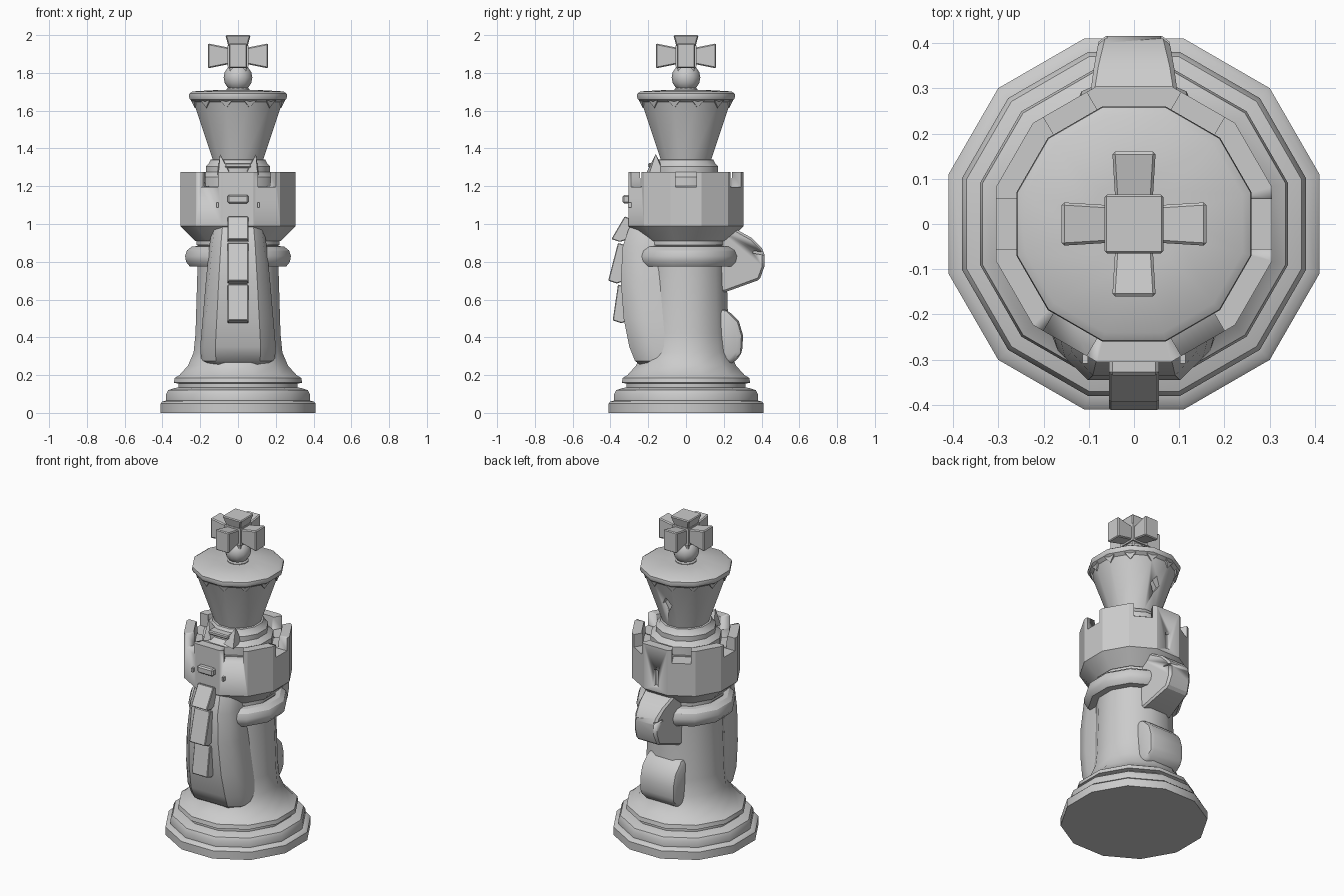
import bpy, bmesh, math
from mathutils import Matrix, Vector

old = bpy.data.objects.get("Cube")
if old:
    bpy.data.objects.remove(old, do_unlink=True)

GREY = (0.6, 0.6, 0.6, 1)
stone = bpy.data.materials.new("light_grey_stone")
stone.use_nodes = True
stone.diffuse_color = GREY
stone.node_tree.nodes["Principled BSDF"].inputs["Base Color"].default_value = GREY
SIDES = 12


def finish(name, bm, bevel=0, segments=1, angle=31):
    """Turn a bmesh into a named, shaded object with baked bevels."""
    bmesh.ops.recalc_face_normals(bm, faces=bm.faces)
    mesh = bpy.data.meshes.new(name)
    bm.to_mesh(mesh)
    bm.free()
    mesh.materials.append(stone)
    ob = bpy.data.objects.new(name, mesh)
    bpy.context.collection.objects.link(ob)
    bpy.ops.object.select_all(action='DESELECT')
    ob.select_set(True)
    bpy.context.view_layer.objects.active = ob
    if bevel:
        mod = ob.modifiers.new("edge_bevel", 'BEVEL')
        mod.width, mod.segments = bevel, segments
        bpy.ops.object.modifier_apply(modifier=mod.name)
    bpy.ops.object.shade_smooth_by_angle(angle=math.radians(angle))
    return ob


def loft(rings, closed=False):
    """Skin a list of equal point rings."""
    bm = bmesh.new()
    vs = [[bm.verts.new(p) for p in ring] for ring in rings]
    n = len(vs[0])
    pairs = list(zip(vs, vs[1:])) + ([(vs[-1], vs[0])] if closed else [])
    for a, b in pairs:
        for i in range(n):
            j = (i + 1) % n
            bm.faces.new((a[i], a[j], b[j], b[i]))
    if not closed:
        bm.faces.new(vs[0])
        bm.faces.new(vs[-1])
    return bm


def turned(name, profile, closed=False, angle=31):
    """Turn (flat radius, z) pairs into a twelve-sided solid, flats on the axes."""
    rings = []
    for r, z in profile:
        c = r / math.cos(math.pi / SIDES)
        turn = [(i + 0.5) * math.tau / SIDES for i in range(SIDES)]
        rings.append([(c * math.cos(t), c * math.sin(t), z) for t in turn])
    return finish(name, loft(rings, closed), angle=angle)


def prism(name, outline, half, bevel=0, segments=1, angle=31):
    """Extrude a (y, z) outline across x; half gives the half width at (y, z)."""
    rings = [[(s * half(y, z), y, z) for y, z in outline] for s in (-1, 1)]
    return finish(name, loft(rings), bevel, segments, angle)


def box(name, size, matrix, bevel=0):
    bm = bmesh.new()
    bmesh.ops.create_cube(bm, size=1, matrix=matrix @ Matrix.Diagonal((*size, 1)))
    return finish(name, bm, bevel)


def cut(target, cutter):
    bpy.context.view_layer.objects.active = target
    mod = target.modifiers.new("cut", 'BOOLEAN')
    mod.operation, mod.solver, mod.object = 'DIFFERENCE', 'EXACT', cutter
    bpy.ops.object.modifier_apply(modifier=mod.name)
    bpy.data.objects.remove(cutter, do_unlink=True)


def move(x, y, z):
    return Matrix.Translation((x, y, z))


# Stepped foot and column
turned("base_and_column", [
    (0.41, 0), (0.41, 0.05), (0.40, 0.06), (0.38, 0.065), (0.38, 0.10), (0.37, 0.12),
    (0.34, 0.13), (0.315, 0.135), (0.315, 0.155), (0.34, 0.16), (0.335, 0.185),
    (0.31, 0.20), (0.265, 0.25), (0.235, 0.32), (0.225, 0.42), (0.215, 0.75), (0.215, 0.95)])
turned("collar_ring", [
    (0.20, 0.775), (0.255, 0.775), (0.275, 0.80), (0.28, 0.83), (0.27, 0.86),
    (0.245, 0.88), (0.20, 0.885)])
turned("tower_neck", [(0.20, 0.88), (0.22, 0.89), (0.22, 0.92), (0.20, 0.93)])

# Battlement tower with six notches and a rear window slit
tower = turned("battlement_tower", [
    (0.20, 0.905), (0.225, 0.91), (0.305, 0.99), (0.305, 1.275), (0.25, 1.275),
    (0.245, 1.20), (0.10, 1.20), (0.10, 0.92)], closed=True, angle=25)
for i in range(6):
    spin = Matrix.Rotation(i * math.tau / 6, 4, 'Z')
    cut(tower, box("notch_cutter", (0.16, 0.11, 0.2), spin @ move(0.29, 0, 1.295)))
cut(tower, box("slit_cutter", (0.035, 0.06, 0.11), move(0, 0.305, 1.075)))

# Flared crown on stepped rings
turned("crown_rings", [
    (0.20, 1.19), (0.20, 1.25), (0.17, 1.275), (0.17, 1.305), (0.155, 1.32),
    (0.145, 1.34), (0.12, 1.345)])
crown = turned("flared_crown", [
    (0.13, 1.32), (0.135, 1.345), (0.235, 1.645), (0.255, 1.66), (0.26, 1.675),
    (0.258, 1.69), (0.24, 1.702), (0.10, 1.71)])
bm = bmesh.new()
bmesh.ops.create_cube(bm, size=1, matrix=move(0, 0.20, 1.50) @ Matrix.Diagonal(
    (0.045, 0.08, 0.07, 1)) @ Matrix.Rotation(math.pi / 4, 4, 'Y'))
cut(crown, finish("diamond_cutter", bm))

# Small points hanging beneath the crown rim
bm = bmesh.new()
for i in range(SIDES):
    spin = Matrix.Rotation((i + 0.5) * math.tau / SIDES, 4, 'Z')
    tri = [(0, -0.035, 0.03), (0, 0.035, 0.03), (-0.012, 0, -0.012)]
    rings = [[bm.verts.new(spin @ Vector((r + x, y, 1.627 + z))) for x, y, z in tri]
             for r in (0.225, 0.25)]
    for ring in rings:
        bm.faces.new(ring)
    for j in range(3):
        k = (j + 1) % 3
        bm.faces.new((rings[0][j], rings[0][k], rings[1][k], rings[1][j]))
finish("rim_points", bm)

# Ball and six-way cross finial
turned("finial_foot", [(0.06, 1.70), (0.06, 1.715), (0.04, 1.73)])
bm = bmesh.new()
bmesh.ops.create_uvsphere(bm, u_segments=12, v_segments=8, radius=0.076,
                          matrix=move(0, 0, 1.775))
finish("finial_ball", bm)
box("cross_hub", (0.11, 0.11, 0.11), move(0, 0, 1.89))


def arm(name, matrix, start, end, inner, outer):
    """Flared cross arm along local x; inner and outer are (y, z) half sizes."""
    corners = [(-1, -1), (1, -1), (1, 1), (-1, 1)]
    rings = [[matrix @ Vector((d, a * h[0], b * h[1])) for a, b in corners]
             for d, h in ((start, inner), (end, outer))]
    finish(name, loft(rings), 0.006)


for i, side in enumerate(("left", "back", "right", "front")):
    spin = move(0, 0, 1.89) @ Matrix.Rotation(i * math.pi / 2, 4, 'Z')
    arm("cross_arm_" + side, spin, 0.03, 0.16, (0.04, 0.04), (0.048, 0.066))
up = move(0, 0, 1.89) @ Matrix.Rotation(-math.pi / 2, 4, 'Y')
arm("cross_arm_top", up, 0.03, 0.11, (0.045, 0.045), (0.067, 0.067))
arm("cross_stem", up, -0.10, -0.03, (0.05, 0.05), (0.045, 0.045))

# Bowed neck plate on the front, given as (z, half width, front y)
rings = []
for z, w, y in [(0.25, 0.16, -0.235), (0.275, 0.195, -0.27), (0.35, 0.20, -0.30),
                (0.50, 0.187, -0.33), (0.70, 0.17, -0.345), (0.88, 0.152, -0.335),
                (0.97, 0.14, -0.305), (1.0, 0.13, -0.29)]:
    half = [(w, -0.10), (w, y + 0.12), (w * 0.9, y + 0.05), (w * 0.6, y)]
    rings.append([(a, b, z) for a, b in half] + [(-a, b, z) for a, b in reversed(half)])
finish("neck_plate", loft(rings), angle=35)

# Overlapping mane blocks
for i, (zt, zb, yt, yb, depth) in enumerate([
        (1.04, 0.91, -0.325, -0.395, 0.04), (0.90, 0.69, -0.36, -0.412, 0.05),
        (0.68, 0.48, -0.36, -0.388, 0.05)]):
    prism(f"mane_block_{i + 1}",
          [(yt, zt), (yt + depth, zt - 0.015), (yb + 0.09, zb + 0.01), (yb + 0.045, zb - 0.005),
           (yb, zb + 0.01)], lambda y, z: 0.055, 0.004)

# Horse head at the back with mouth grooves
head = prism("horse_head", [
    (0.15, 0.99), (0.26, 0.975), (0.35, 0.925), (0.40, 0.875), (0.415, 0.84),
    (0.415, 0.775), (0.39, 0.705), (0.21, 0.64), (0.15, 0.64)],
    lambda y, z: 0.105 if y < 0.3 else 0.105 - (y - 0.29) * 0.24, 0.012, 1, 25)
for s in (-1, 1):
    tilt = move(s * 0.085, 0.40, 0.845) @ Matrix.Rotation(-0.15, 4, 'X')
    cut(head, box("mouth_cutter", (0.05, 0.09, 0.014), tilt))

# Rounded chest
prism("horse_chest", [
    (0.12, 0.55), (0.215, 0.55), (0.28, 0.485), (0.302, 0.41), (0.297, 0.31),
    (0.24, 0.255), (0.12, 0.27)], lambda y, z: 0.125, 0.03, 2, 40)

# Small face on the tower front
box("front_bar", (0.11, 0.05, 0.045), move(0, -0.31, 1.132), 0.008)
for s in (-1, 1):
    box("front_stud", (0.012, 0.02, 0.025), move(s * 0.108, -0.298, 1.10))

# Brow bar and pointed horns below the crown
box("brow_bar", (0.14, 0.06, 0.025), move(0, -0.17, 1.31), 0.006)
for s in (-1, 1):
    bm = bmesh.new()
    tip = bm.verts.new((s * 0.095, -0.16, 1.37))
    foot = [bm.verts.new((s * x, y, z)) for x, y, z in [
        (0.045, -0.21, 1.27), (0.105, -0.20, 1.25), (0.11, -0.12, 1.27), (0.05, -0.12, 1.29)]]
    bm.faces.new(foot)
    for i in range(4):
        bm.faces.new((foot[i], foot[(i + 1) % 4], tip))
    finish("brow_horn", bm)
